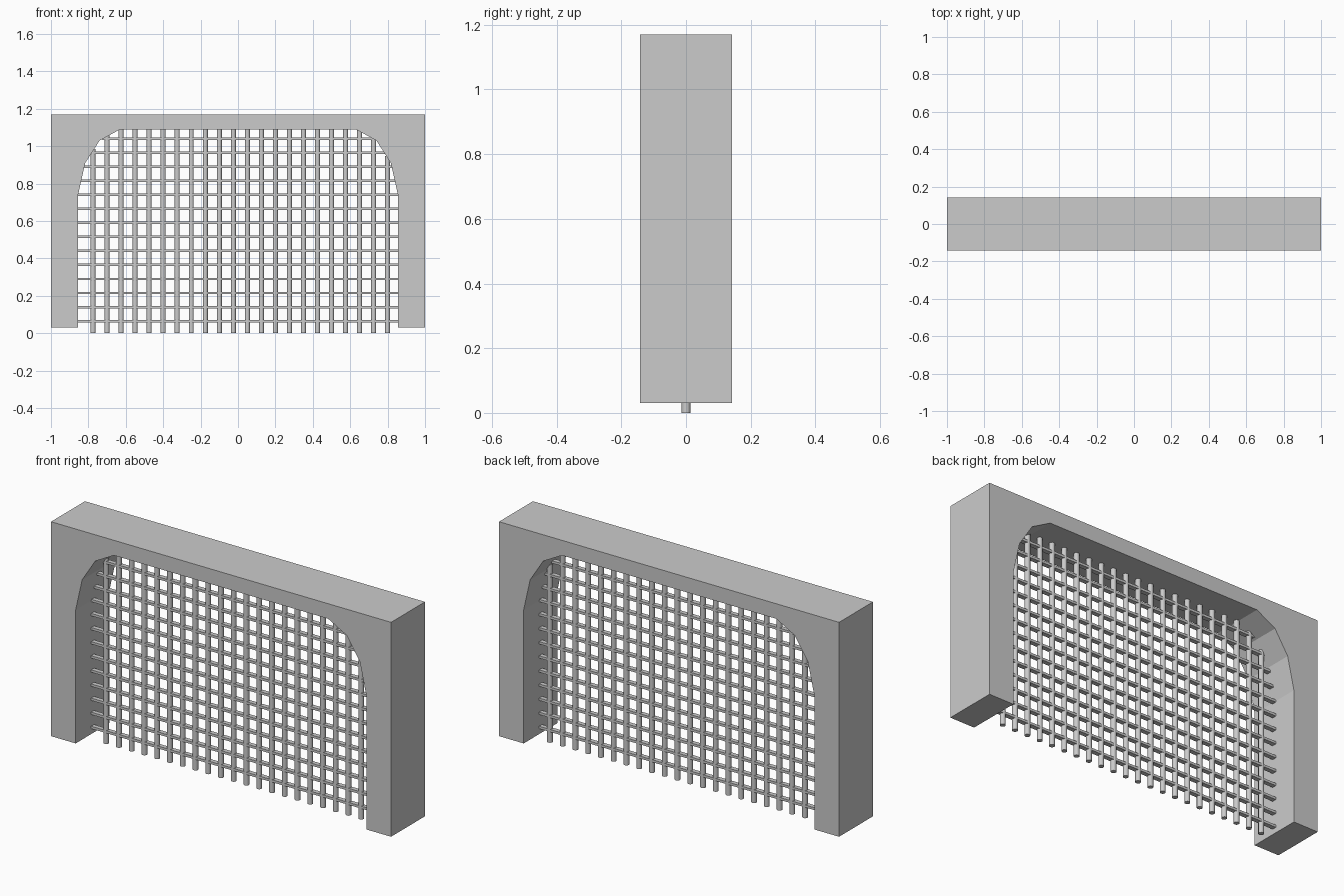
import bpy, bmesh, math

cube = bpy.data.objects.get("Cube")
if cube:
    bpy.data.objects.remove(cube, do_unlink=True)

grey = bpy.data.materials.new("light_grey")
grey.use_nodes = True
GREY = (0.6, 0.6, 0.6, 1)
grey.diffuse_color = GREY
grey.node_tree.nodes["Principled BSDF"].inputs["Base Color"].default_value = GREY

DEPTH = 0.285      # gateway thickness along y
BASE = 0.03        # underside of the piers
TOP = 1.17
BAR_R = 0.014
PITCH = 0.075
# right half of the arched opening, from the spring line to the flat soffit
ARCH = [(0.855, 0.74), (0.817, 0.91), (0.74, 1.03), (0.63, 1.09)]


def make_object(name, bm):
    bmesh.ops.recalc_face_normals(bm, faces=bm.faces[:])
    mesh = bpy.data.meshes.new(name)
    bm.to_mesh(mesh)
    bm.free()
    mesh.materials.append(grey)
    obj = bpy.data.objects.new(name, mesh)
    bpy.context.collection.objects.link(obj)
    return obj


def arch_height(x):
    """Height of the opening at x."""
    x = abs(x)
    for (x0, z0), (x1, z1) in zip(ARCH, ARCH[1:]):
        if x >= x1:
            return z0 + (z1 - z0) * (x0 - x) / (x0 - x1)
    return ARCH[-1][1]


def arch_half_width(z):
    """Half width of the opening at height z."""
    for (x0, z0), (x1, z1) in zip(ARCH, ARCH[1:]):
        if z0 <= z <= z1:
            return x0 + (x1 - x0) * (z - z0) / (z1 - z0)
    return ARCH[0][0]


# Gateway: one arched outline extruded through the wall
right = [(1, TOP), (1, BASE), (ARCH[0][0], BASE)] + ARCH
outline = right + [(-x, z) for x, z in reversed(right)]
bm = bmesh.new()
face = bm.faces.new([bm.verts.new((x, -DEPTH / 2, z)) for x, z in outline])
ext = bmesh.ops.extrude_face_region(bm, geom=[face], use_keep_orig=True)
new_verts = [g for g in ext["geom"] if isinstance(g, bmesh.types.BMVert)]
bmesh.ops.translate(bm, verts=new_verts, vec=(0, DEPTH, 0))
make_object("gateway_arch", bm)

# Upright round bars, each reaching the arch above it
bm = bmesh.new()
for i in range(22):
    x = -0.775 + i * PITCH
    height = arch_height(x) + 0.01
    made = bmesh.ops.create_cone(bm, cap_ends=True, segments=10,
                                 radius1=BAR_R, radius2=BAR_R, depth=height)
    bmesh.ops.translate(bm, verts=made["verts"], vec=(x, 0, height / 2))
bars = make_object("upright_bars", bm)
bpy.context.view_layer.objects.active = bars
bars.select_set(True)
bpy.ops.object.shade_smooth_by_angle(angle=math.radians(50))

# Flat cross slats spanning the opening
bm = bmesh.new()
for i in range(14):
    z = 0.065 + i * PITCH
    made = bmesh.ops.create_cube(bm, size=1)
    bmesh.ops.scale(bm, verts=made["verts"],
                    vec=(2 * arch_half_width(z) + 0.01, 0.024, 0.013))
    bmesh.ops.translate(bm, verts=made["verts"], vec=(0, 0, z))
make_object("cross_slats", bm)
